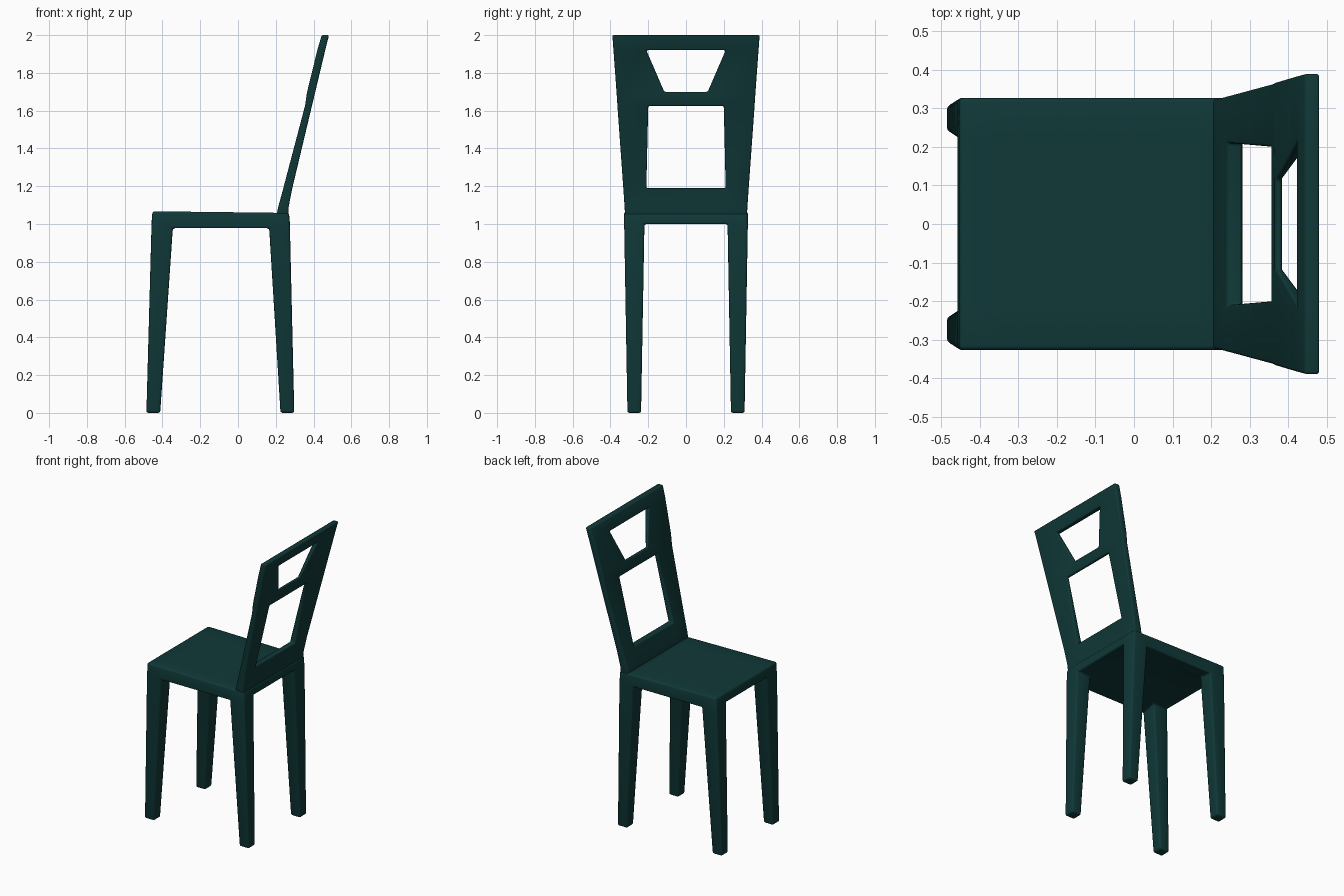
import bpy, bmesh

if "Cube" in bpy.data.objects:
    bpy.data.objects.remove(bpy.data.objects["Cube"])

paint = bpy.data.materials.new("dark teal")
paint.diffuse_color = (0.005, 0.040, 0.039, 1)
paint.use_nodes = True
paint.node_tree.nodes["Principled BSDF"].inputs["Base Color"].default_value = paint.diffuse_color


def finish(name, bm, bevel):
    """Turn a bmesh into a softly bevelled, smooth shaded object."""
    bmesh.ops.recalc_face_normals(bm, faces=bm.faces[:])
    mesh = bpy.data.meshes.new(name)
    bm.to_mesh(mesh)
    bm.free()
    mesh.materials.append(paint)
    ob = bpy.data.objects.new(name, mesh)
    bpy.context.collection.objects.link(ob)
    bpy.context.view_layer.objects.active = ob
    ob.select_set(True)
    mod = ob.modifiers.new("soft edges", 'BEVEL')
    mod.width, mod.segments = bevel, 3
    mod.limit_method, mod.angle_limit = 'ANGLE', 0.7
    bpy.ops.object.modifier_apply(modifier=mod.name)
    bpy.ops.object.shade_smooth_by_angle(angle=0.7)
    ob.select_set(False)


def slab(bm, a, b, holes=()):
    """Solid between two matching vertex grids, leaving through-holes at given cells."""
    rows, cols = len(a) - 1, len(a[0]) - 1
    solid = {(i, j) for i in range(rows) for j in range(cols)} - set(holes)
    for i, j in solid:
        ring = [(i, j), (i + 1, j), (i + 1, j + 1), (i, j + 1)]
        nbrs = [(i, j - 1), (i + 1, j), (i, j + 1), (i - 1, j)]
        for g in (a, b):
            bm.faces.new([g[r][c] for r, c in ring])
        for k in range(4):
            if nbrs[k] not in solid:
                (r, c), (s, d) = ring[k], ring[(k + 1) % 4]
                bm.faces.new([a[r][c], a[s][d], b[s][d], b[r][c]])


# Seat slab with four tapered legs growing out of its corners
bm = bmesh.new()
ys = (-0.327, -0.22, 0.22, 0.327)
top = [[bm.verts.new((x, y, z)) for y in ys]
       for x, z in ((-0.453, 1.067), (-0.345, 1.066), (0.165, 1.06), (0.27, 1.058))]
low = [[bm.verts.new((x, y, 1.0 if abs(y) < 0.3 else 0.975)) for y in ys]
       for x in (-0.458, -0.345, 0.165, 0.275)]
slab(bm, top, low)
bm.faces.ensure_lookup_table()
foot_x, foot_y = (-0.485, -0.412, 0.225, 0.298), (-0.31, -0.238, 0.238, 0.31)
for i in (0, 2):
    for j in (0, 2):
        idx = [(i, j), (i + 1, j), (i + 1, j + 1), (i, j + 1)]
        hip = [low[r][c] for r, c in idx]
        foot = [bm.verts.new((foot_x[r], foot_y[c], 0)) for r, c in idx]
        bm.faces.remove(bm.faces.get(hip))
        for k in range(4):
            n = (k + 1) % 4
            bm.faces.new([hip[k], hip[n], foot[n], foot[k]])
        bm.faces.new(foot)
finish("seat_with_legs", bm, 0.012)

# Leaning backrest frame: z, outer y, inner y, front x, back x outer, back x inner
rows = [(1.03, 0.322, 0.21, 0.200, 0.266, 0.266),
        (1.09, 0.325, 0.21, 0.213, 0.268, 0.268),
        (1.19, 0.332, 0.21, 0.240, 0.288, 0.282),
        (1.625, 0.363, 0.20, 0.355, 0.392, 0.378),
        (1.70, 0.368, 0.115, 0.366, 0.410, 0.385),
        (1.92, 0.384, 0.21, 0.420, 0.462, 0.456),
        (2.0, 0.39, 0.21, 0.443, 0.482, 0.482)]
bm = bmesh.new()
front, back = [], []
for z, yo, yi, xf, xo, xi in rows:
    front.append([bm.verts.new((xf, y, z)) for y in (-yo, -yi, yi, yo)])
    back.append([bm.verts.new((x, y, z)) for x, y in ((xo, -yo), (xi, -yi), (xi, yi), (xo, yo))])
slab(bm, front, back, holes=((2, 1), (4, 1)))
finish("backrest", bm, 0.008)
